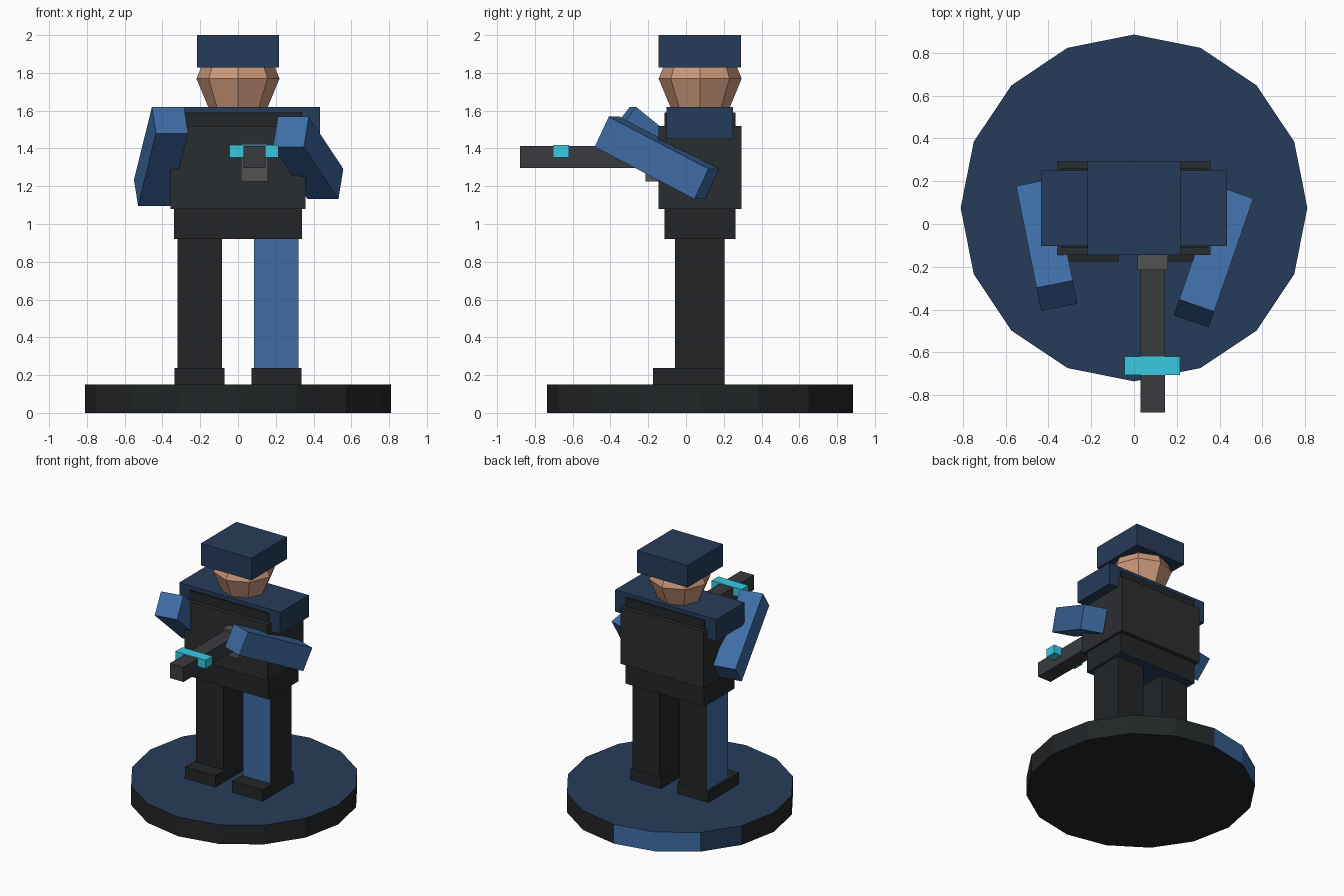
import bpy, bmesh, math
from mathutils import Vector, Matrix

if "Cube" in bpy.data.objects:
    bpy.data.objects.remove(bpy.data.objects["Cube"])


def mat(name, r, g, b):
    m = bpy.data.materials.new(name)
    m.diffuse_color = [((c / 255 + 0.055) / 1.055) ** 2.4 for c in (r, g, b)] + [1]
    m.use_nodes = True
    m.node_tree.nodes["Principled BSDF"].inputs["Base Color"].default_value = m.diffuse_color
    return m


NAVY = mat("navy", 38, 60, 90)
BLUE = mat("blue", 62, 108, 165)
BLACK = mat("black", 34, 37, 39)
VEST = mat("charcoal", 42, 45, 49)
SKIN = mat("skin", 205, 153, 123)
CYAN = mat("cyan", 56, 202, 228)
STEEL = mat("gunmetal", 56, 59, 62)
GREY = mat("grey", 82, 82, 82)
CY = 0.075  # depth centre of the figure


def finish(name, bm, main, accents=()):
    """accents: (material, test on face normal) pairs for faces painted differently"""
    mesh = bpy.data.meshes.new(name)
    bm.normal_update()
    mesh.materials.append(main)
    for i, (m, test) in enumerate(accents, 1):
        mesh.materials.append(m)
        for f in bm.faces:
            if test(f.normal):
                f.material_index = i
    bm.to_mesh(mesh)
    bm.free()
    ob = bpy.data.objects.new(name, mesh)
    bpy.context.collection.objects.link(ob)
    return ob


def box(name, x, y, z, main, accents=()):
    bm = bmesh.new()
    size = Matrix.Diagonal((x[1] - x[0], y[1] - y[0], z[1] - z[0], 1))
    mid = Matrix.Translation((sum(x) / 2, sum(y) / 2, sum(z) / 2))
    bmesh.ops.create_cube(bm, size=1, matrix=mid @ size)
    return finish(name, bm, main, accents)


def arm(name, elbow, hand):
    a, b = Vector(elbow), Vector(hand)
    f = (b - a).normalized()
    side = f.cross(Vector((0, 0, 1))).normalized()
    rot = Matrix((side, f, side.cross(f))).transposed().to_4x4()
    bm = bmesh.new()
    bmesh.ops.create_cube(bm, size=1, matrix=Matrix.Translation((a + b) / 2) @ rot
                          @ Matrix.Diagonal((0.173, (b - a).length, 0.178, 1)))
    return finish(name, bm, BLUE)


def sector(lo, hi):
    return lambda n: abs(n.z) < 0.5 and lo < math.degrees(math.atan2(n.y, n.x)) < hi


# Round stand
bm = bmesh.new()
bmesh.ops.create_cone(bm, cap_ends=True, segments=16, radius1=0.81, radius2=0.81,
                      depth=0.15, matrix=Matrix.Translation((0, CY, 0.075)))
finish("stand", bm, BLACK, [(NAVY, lambda n: n.z > 0.5), (BLUE, sector(90, 135)),
                            (NAVY, sector(135, 157.5))])

# Legs and shoes
for s, label, painted in ((-1, "right", lambda n: n.x < -0.5), (1, "left", lambda n: n.y < -0.5)):
    box(label + "_leg", sorted((s * 0.085, s * 0.32)), (-0.058, 0.203), (0.15, 0.93),
        BLACK, [(BLUE, painted)])
    box(label + "_shoe", sorted((s * 0.072, s * 0.335)), (-0.175, 0.205), (0.148, 0.237), BLACK)

# Torso, vest and shoulders
box("torso", (-0.34, 0.34), (-0.113, 0.262), (0.92, 1.59), BLACK, [(NAVY, lambda n: n.z < -0.5)])
box("vest", (-0.358, 0.358), (-0.145, 0.293), (1.08, 1.52), VEST)
box("shoulders", (-0.435, 0.435), (-0.102, 0.25), (1.45, 1.62), NAVY)

# Head and cap
bm = bmesh.new()
bmesh.ops.create_uvsphere(bm, u_segments=8, v_segments=4, radius=0.22,
                          matrix=Matrix.Translation((0, CY, 1.77)))
finish("head", bm, SKIN)
box("cap", (-0.218, 0.218), (-0.145, 0.292), (1.828, 2.0), NAVY)

# Arms
arm("right_arm", (-0.455, 0.14, 1.165), (-0.36, -0.335, 1.55))
arm("left_arm", (0.463, 0.11, 1.212), (0.28, -0.418, 1.488))

# Blaster
box("blaster_body", (0.017, 0.158), (-0.215, -0.05), (1.225, 1.428), GREY)
box("blaster_barrel", (0.03, 0.146), (-0.88, -0.1), (1.297, 1.412), STEEL)
box("blaster_light", (-0.045, 0.215), (-0.705, -0.62), (1.352, 1.418), CYAN)
